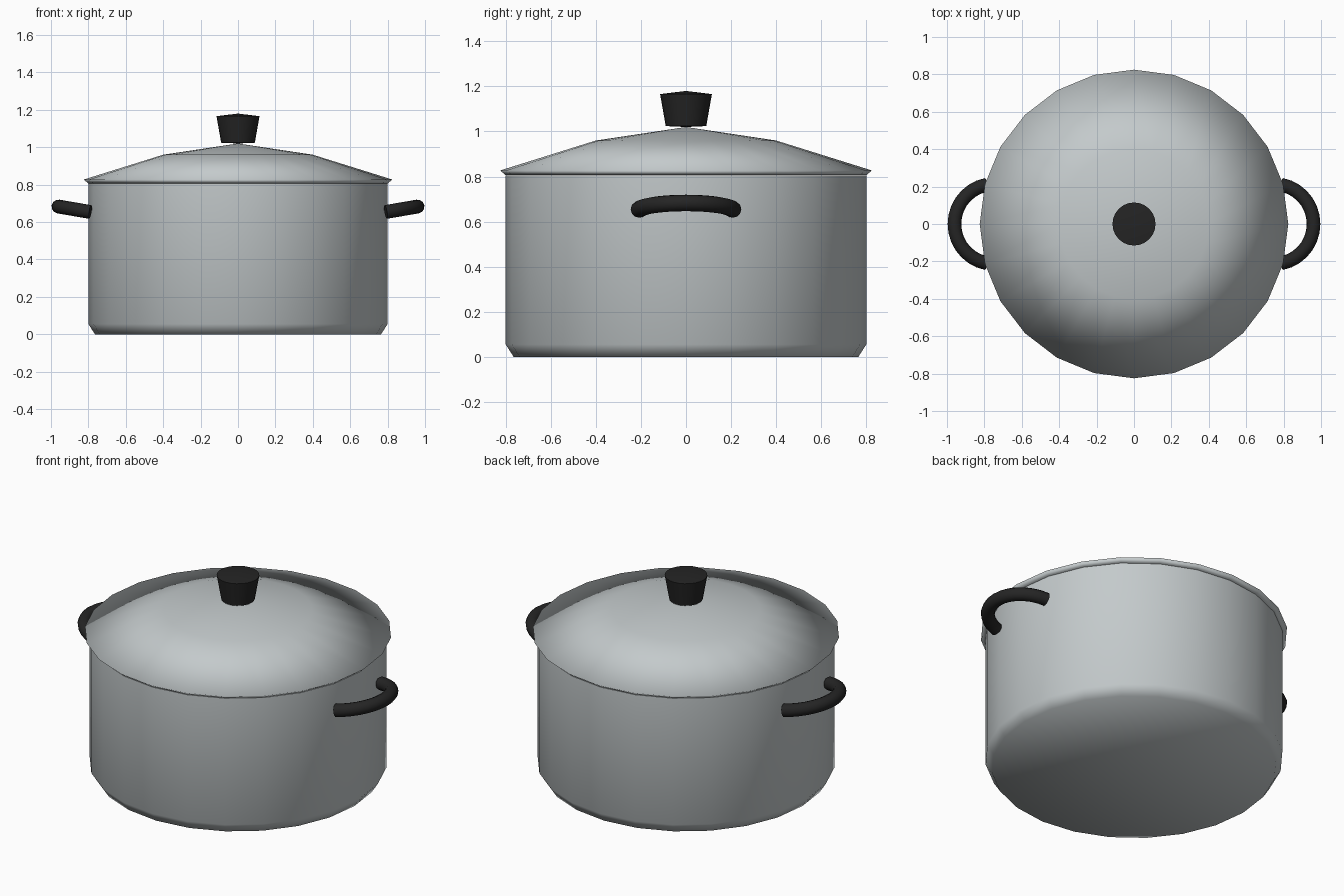
import bpy, bmesh
from math import radians, pi
from mathutils import Matrix

cube = bpy.data.objects.get("Cube")
if cube:
    bpy.data.objects.remove(cube)


def material(name, color):
    m = bpy.data.materials.new(name)
    m.use_nodes = True
    m.diffuse_color = color
    bsdf = next(n for n in m.node_tree.nodes if n.type == 'BSDF_PRINCIPLED')
    bsdf.inputs["Base Color"].default_value = color
    return m


steel = material("brushed steel", (0.55, 0.59, 0.60, 1))
black = material("black plastic", (0.018, 0.018, 0.018, 1))


def finish(name, bm, mat, smooth_angle):
    """Turn a bmesh into a shaded, coloured object."""
    bmesh.ops.recalc_face_normals(bm, faces=bm.faces[:])
    mesh = bpy.data.meshes.new(name)
    bm.to_mesh(mesh)
    bm.free()
    mesh.materials.append(mat)
    ob = bpy.data.objects.new(name, mesh)
    bpy.context.collection.objects.link(ob)
    bpy.ops.object.select_all(action='DESELECT')
    ob.select_set(True)
    bpy.context.view_layer.objects.active = ob
    bpy.ops.object.shade_smooth_by_angle(angle=radians(smooth_angle))
    return ob


def lathe(name, profile, mat, smooth_angle, sides=24):
    """Revolve (radius, height) points around the z axis."""
    bm = bmesh.new()
    verts = [bm.verts.new((r, 0, z)) for r, z in profile]
    edges = [bm.edges.new(pair) for pair in zip(verts, verts[1:])]
    bmesh.ops.spin(bm, geom=verts + edges, cent=(0, 0, 0), axis=(0, 0, 1),
                   angle=2 * pi, steps=sides)
    bmesh.ops.remove_doubles(bm, verts=bm.verts[:], dist=0.0005)
    return finish(name, bm, mat, smooth_angle)


# Pot body with chamfered base and inner wall
lathe("pot_body", [(0, 0), (0.765, 0), (0.8, 0.055), (0.8, 0.805),
                   (0.77, 0.805), (0.77, 0.03), (0, 0.03)], steel, 65)

# Domed lid with a thin flared rim
lathe("lid", [(0, 1.02), (0.4, 0.96), (0.825, 0.827), (0.8, 0.806),
              (0.78, 0.81), (0.39, 0.94), (0, 1.0)], steel, 180)

# Tapered knob with a slightly domed top
lathe("lid_knob", [(0, 1.02), (0.09, 1.024), (0.115, 1.166), (0, 1.18)],
      black, 50)

# Side handles: a bent tube, tilted upward and mirrored to the other side
bend, tube, sweep = 0.213, 0.037, radians(79)
bm = bmesh.new()
ring = bmesh.ops.create_circle(
    bm, segments=12, radius=tube,
    matrix=Matrix.Rotation(-sweep, 4, 'Z') @ Matrix.Translation((bend, 0, 0))
    @ Matrix.Rotation(pi / 2, 4, 'X'))
bmesh.ops.spin(bm, geom=ring["verts"] + bm.edges[:], cent=(0, 0, 0),
               axis=(0, 0, 1), angle=2 * sweep, steps=14)
bmesh.ops.holes_fill(bm, edges=[e for e in bm.edges if e.is_boundary], sides=0)
bmesh.ops.transform(bm, verts=bm.verts[:],
                    matrix=Matrix.Translation((0.75, 0, 0.647))
                    @ Matrix.Rotation(radians(-9.7), 4, 'Y'))
handles = finish("side_handles", bm, black, 50)
handles.modifiers.new("mirror", 'MIRROR').use_axis[0] = True
